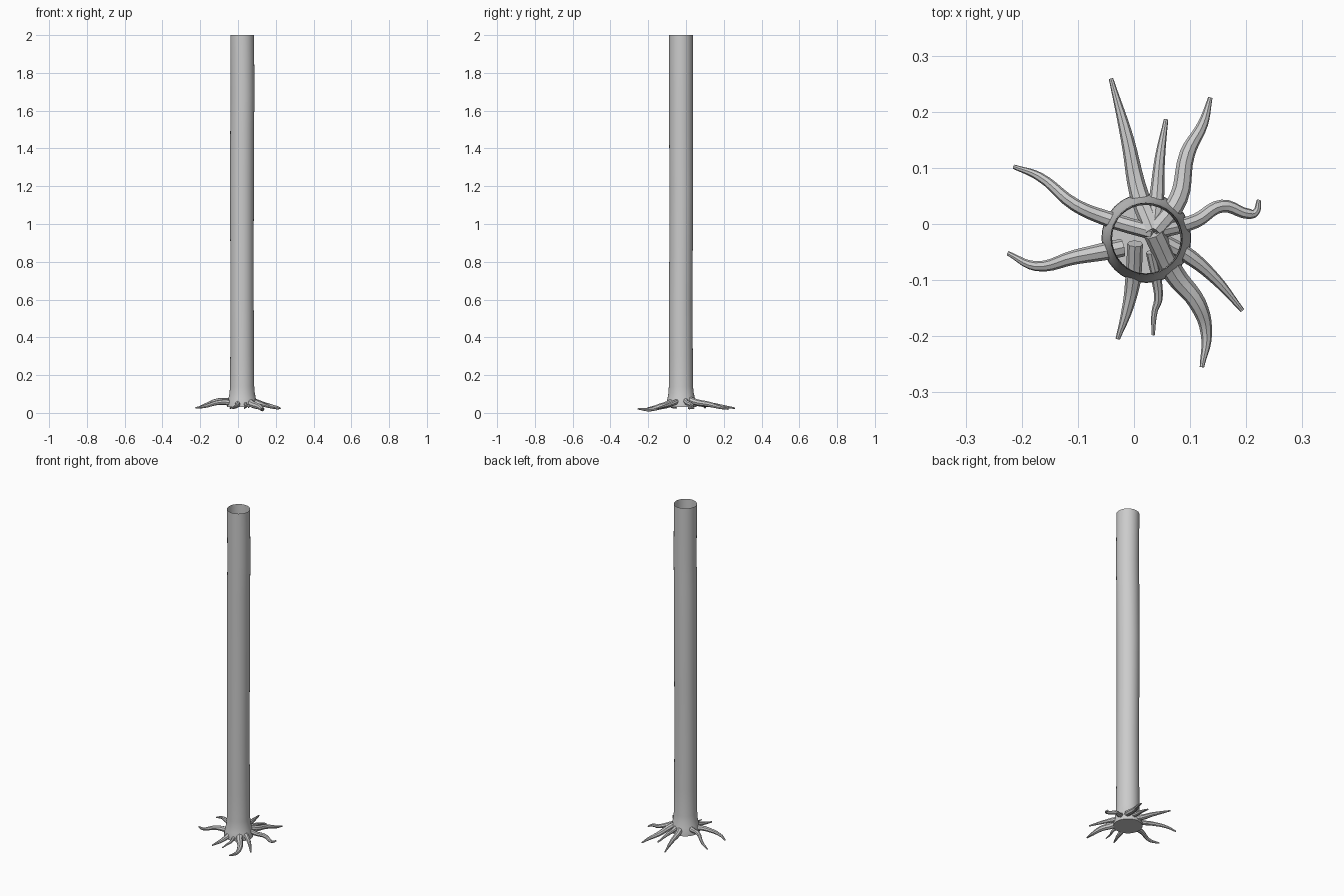
import bpy, bmesh, math

# Trunk: open-topped tube with a gentle wander, flared foot and closed floor
SIDES = 32
rings = [  # z, centre x, centre y, radius
    (0.03, 0.022, -0.025, 0.080), (0.05, 0.022, -0.025, 0.079),
    (0.075, 0.022, -0.025, 0.073), (0.105, 0.022, -0.026, 0.067),
    (0.14, 0.022, -0.027, 0.064), (0.30, 0.022, -0.027, 0.063),
    (0.60, 0.021, -0.028, 0.062), (0.90, 0.021, -0.026, 0.062),
    (1.20, 0.021, -0.025, 0.063), (1.50, 0.022, -0.026, 0.063),
    (1.68, 0.024, -0.026, 0.063), (1.85, 0.023, -0.026, 0.063),
    (2.00, 0.022, -0.026, 0.063)]
bm = bmesh.new()
loops = []
for z, cx, cy, r in rings:
    loops.append([bm.verts.new((cx + r * math.cos(2 * math.pi * i / SIDES),
                                cy + r * math.sin(2 * math.pi * i / SIDES), z))
                  for i in range(SIDES)])
for a, b in zip(loops, loops[1:]):
    for i in range(SIDES):
        j = (i + 1) % SIDES
        bm.faces.new((a[i], a[j], b[j], b[i]))
bm.faces.new(loops[0][::-1])
me = bpy.data.meshes.new("trunk")
bm.to_mesh(me)
bm.free()
trunk = bpy.data.objects.new("trunk", me)
bpy.context.collection.objects.link(trunk)


# Roots: tapered smooth tubes running from inside the trunk out to the tip
def root(name, r, pts, tip=0.004):
    cu = bpy.data.curves.new(name, 'CURVE')
    cu.dimensions = '3D'
    cu.bevel_depth = 1.0
    cu.bevel_resolution = 2
    cu.resolution_u = 5
    cu.use_fill_caps = True
    sp = cu.splines.new('BEZIER')
    sp.bezier_points.add(len(pts) - 1)
    n = len(pts) - 1
    for i, (bp, p) in enumerate(zip(sp.bezier_points, pts)):
        bp.co = p
        bp.handle_left_type = bp.handle_right_type = 'AUTO'
        t = max(0, i - 1) / (n - 1)
        bp.radius = r + (tip - r) * t ** 1.3
    ob = bpy.data.objects.new(name, cu)
    bpy.context.collection.objects.link(ob)
    return ob


hub = (0.035, -0.015, 0.09)
roots = [
    root("root_back_long", 0.017, [hub, (0.009, 0.053, 0.055), (-0.012, 0.152, 0.04), (-0.041, 0.259, 0.025)]),
    root("root_back_short", 0.013, [hub, (0.041, 0.053, 0.06), (0.046, 0.116, 0.05), (0.057, 0.186, 0.03)]),
    root("root_back_right", 0.017, [hub, (0.079, 0.045, 0.06), (0.095, 0.125, 0.045), (0.123, 0.179, 0.03),
                                    (0.136, 0.225, 0.02)]),
    root("root_right", 0.013, [hub, (0.109, 0.005, 0.055), (0.157, 0.032, 0.04), (0.205, 0.018, 0.028),
                               (0.216, 0.020, 0.026), (0.223, 0.043, 0.025)]),
    root("root_front_right", 0.014, [(0.05, -0.03, 0.07), (0.1, -0.059, 0.055), (0.145, -0.098, 0.04),
                                     (0.193, -0.154, 0.024)]),
    root("root_front_thick", 0.019, [hub, (0.072, -0.089, 0.048), (0.114, -0.143, 0.032), (0.129, -0.196, 0.018),
                                     (0.121, -0.255, 0.022)]),
    root("root_front_small", 0.009, [(0.03, -0.05, 0.07), (0.041, -0.104, 0.045), (0.043, -0.135, 0.035),
                                     (0.037, -0.155, 0.03), (0.034, -0.198, 0.024)], 0.003),
    root("root_front_left", 0.014, [(0.002, -0.035, 0.075), (-0.002, -0.102, 0.045), (-0.012, -0.152, 0.033),
                                    (-0.029, -0.205, 0.025)]),
    root("root_left_low", 0.016, [(-0.02, -0.042, 0.05), (-0.048, -0.048, 0.055), (-0.105, -0.059, 0.055),
                                  (-0.175, -0.075, 0.035), (-0.225, -0.052, 0.026)]),
    root("root_left_high", 0.014, [hub, (-0.043, 0.008, 0.065), (-0.105, 0.034, 0.066), (-0.168, 0.084, 0.045),
                                   (-0.214, 0.102, 0.027)])]

# Turn the roots into meshes and shade everything smooth
bpy.ops.object.select_all(action='DESELECT')
for ob in roots + [trunk]:
    ob.select_set(True)
bpy.context.view_layer.objects.active = roots[0]
bpy.ops.object.convert(target='MESH')
bpy.ops.object.shade_smooth_by_angle(angle=math.radians(40))
